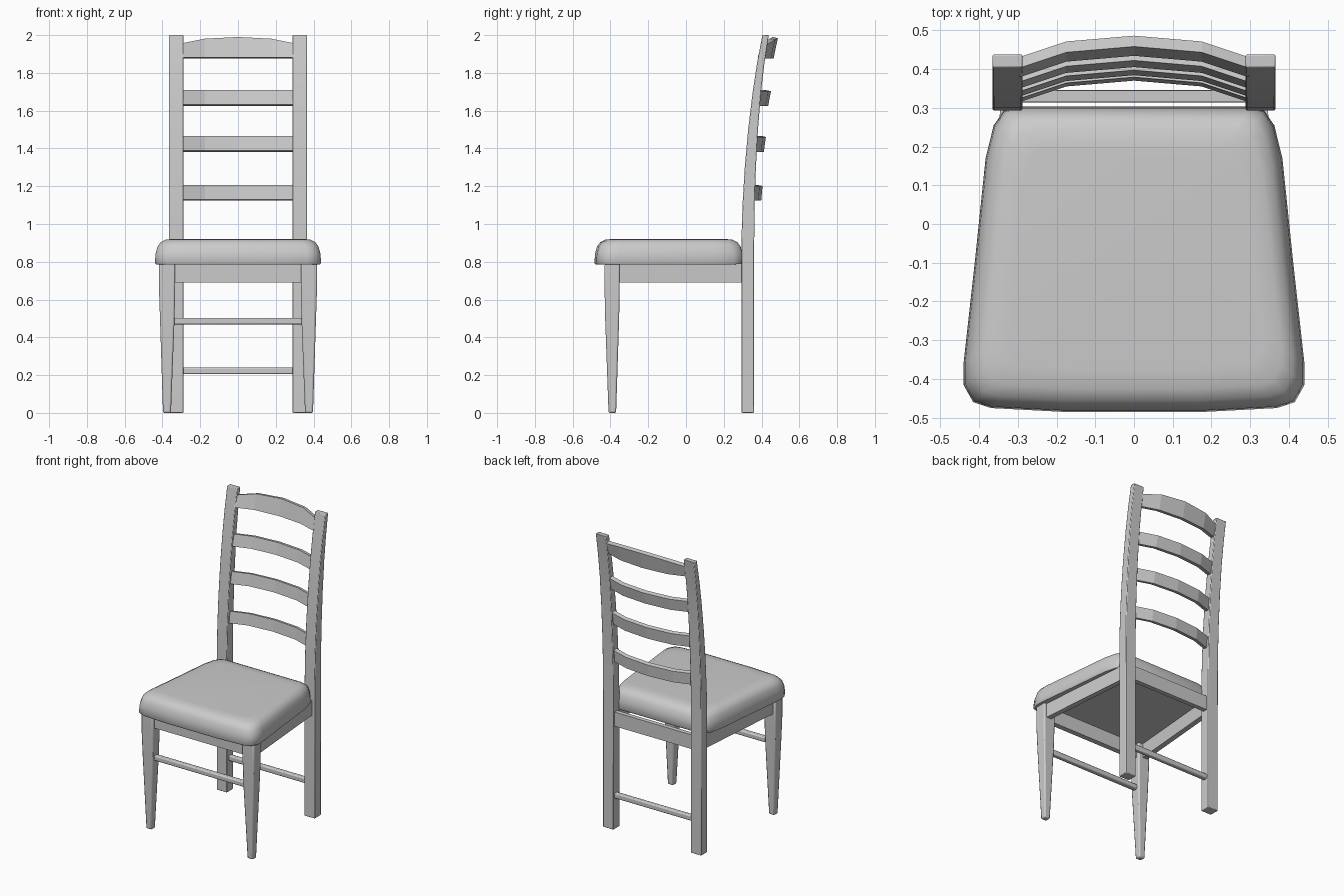
import bpy, bmesh, math

if "Cube" in bpy.data.objects:
    bpy.data.objects.remove(bpy.data.objects["Cube"])


def make(name, verts, faces, bevel=0, smooth=None):
    me = bpy.data.meshes.new(name)
    me.from_pydata(verts, [], faces)
    bm = bmesh.new()
    bm.from_mesh(me)
    bmesh.ops.recalc_face_normals(bm, faces=bm.faces)
    bm.to_mesh(me)
    bm.free()
    ob = bpy.data.objects.new(name, me)
    bpy.context.collection.objects.link(ob)
    if bevel:
        m = ob.modifiers.new("bevel", 'BEVEL')
        m.width = bevel
        m.segments = 2
        m.limit_method = 'ANGLE'
        m.angle_limit = math.radians(40)
    if smooth:
        bpy.ops.object.select_all(action='DESELECT')
        ob.select_set(True)
        bpy.context.view_layer.objects.active = ob
        bpy.ops.object.shade_smooth_by_angle(angle=math.radians(smooth))
    return ob


def loft(name, rings, **kw):
    """Skin a list of equal-length closed rings and cap both ends."""
    n = len(rings[0])
    verts = [p for r in rings for p in r]
    faces = [(k * n + i, k * n + (i + 1) % n, (k + 1) * n + (i + 1) % n, (k + 1) * n + i)
             for k in range(len(rings) - 1) for i in range(n)]
    faces += [tuple(range(n)), tuple(range((len(rings) - 1) * n, len(rings) * n))]
    return make(name, verts, faces, **kw)


def rect(x0, x1, y0, y1, z):
    return [(x0, y0, z), (x1, y0, z), (x1, y1, z), (x0, y1, z)]


def box(name, x0, x1, y0, y1, z0, z1, **kw):
    return loft(name, [rect(x0, x1, y0, y1, z0), rect(x0, x1, y0, y1, z1)], **kw)


def flip(rings, s):
    return [[(s * x, y, z) for x, y, z in r] for r in rings]


# Seat cushion: trapezoid outline, stacked rings rounding over the top
half = [(0.18, -0.485), (0.37, -0.475), (0.415, -0.46), (0.44, -0.415), (0.44, -0.36),
        (0.41, -0.09), (0.383, 0.17), (0.362, 0.255), (0.335, 0.293), (0.30, 0.303)]
outline = half + [(-x, y) for x, y in reversed(half)]
cy = -0.091


def seat_ring(inset, z):
    fx, fy = 1 - inset / 0.44, 1 - inset / 0.394
    return [(x * fx, cy + (y - cy) * fy, z) for x, y in outline]


loft("seat", [seat_ring(i, z) for i, z in
              [(0.006, 0.785), (0, 0.795), (0.004, 0.845), (0.014, 0.88),
               (0.03, 0.903), (0.06, 0.918), (0.11, 0.921)]], smooth=50)

# Legs, posts and side aprons, mirrored
post_path = [(0, 0.293, 0.36), (0.9, 0.293, 0.361), (1.1, 0.299, 0.363), (1.3, 0.311, 0.370),
             (1.5, 0.329, 0.381), (1.7, 0.353, 0.397), (1.85, 0.376, 0.415), (2.0, 0.404, 0.438)]
for s, side in ((1, "right"), (-1, "left")):
    leg = [rect(0.355, 0.397, -0.41, -0.37, 0),
           rect(0.336, 0.413, -0.428, -0.354, 0.5),
           rect(0.333, 0.418, -0.431, -0.351, 0.65),
           rect(0.333, 0.418, -0.431, -0.351, 0.79)]
    loft("front_leg_" + side, flip(leg, s), bevel=0.008, smooth=40)
    post = [rect(0.288, 0.365, a, b, z) for z, a, b in post_path]
    loft("back_post_" + side, flip(post, s), bevel=0.004, smooth=35)
    apron = [[(0.365, -0.36, z), (0.40, -0.36, z), (0.345, 0.30, z), (0.31, 0.30, z)]
             for z in (0.69, 0.79)]
    loft("side_apron_" + side, flip(apron, s))

# Front and back aprons
box("front_apron", -0.34, 0.34, -0.41, -0.375, 0.69, 0.79)
box("back_apron", -0.295, 0.295, 0.315, 0.345, 0.69, 0.785)

# Stretchers
box("front_stretcher", -0.345, 0.345, -0.408, -0.374, 0.469, 0.503, bevel=0.007, smooth=40)
box("back_stretcher", -0.295, 0.295, 0.314, 0.346, 0.205, 0.24, bevel=0.007, smooth=40)

# Curved ladder slats: bottom front y, bottom z, top front y, top z, thickness, crest
bow = [(0.295, 0.055), (0.175, 0.015), (0, 0), (-0.175, 0.015), (-0.295, 0.055)]
slats = [(0.370, 1.13, 0.379, 1.207, 0.026, 0), (0.384, 1.388, 0.397, 1.467, 0.026, 0),
         (0.405, 1.632, 0.422, 1.709, 0.028, 0), (0.434, 1.882, 0.458, 1.99, 0.028, 0.033)]
for n, (yb, zb, yt, zt, t, crest) in enumerate(slats, 1):
    rings = []
    for x, d in bow:
        drop = crest * d / 0.055
        rings.append([(x, yb - d, zb), (x, yb + t + 0.002 - d, zb - 0.006),
                      (x, yt + t - d, zt - drop - 0.006), (x, yt - d, zt - drop)])
    loft("back_slat_%d" % n, rings)
